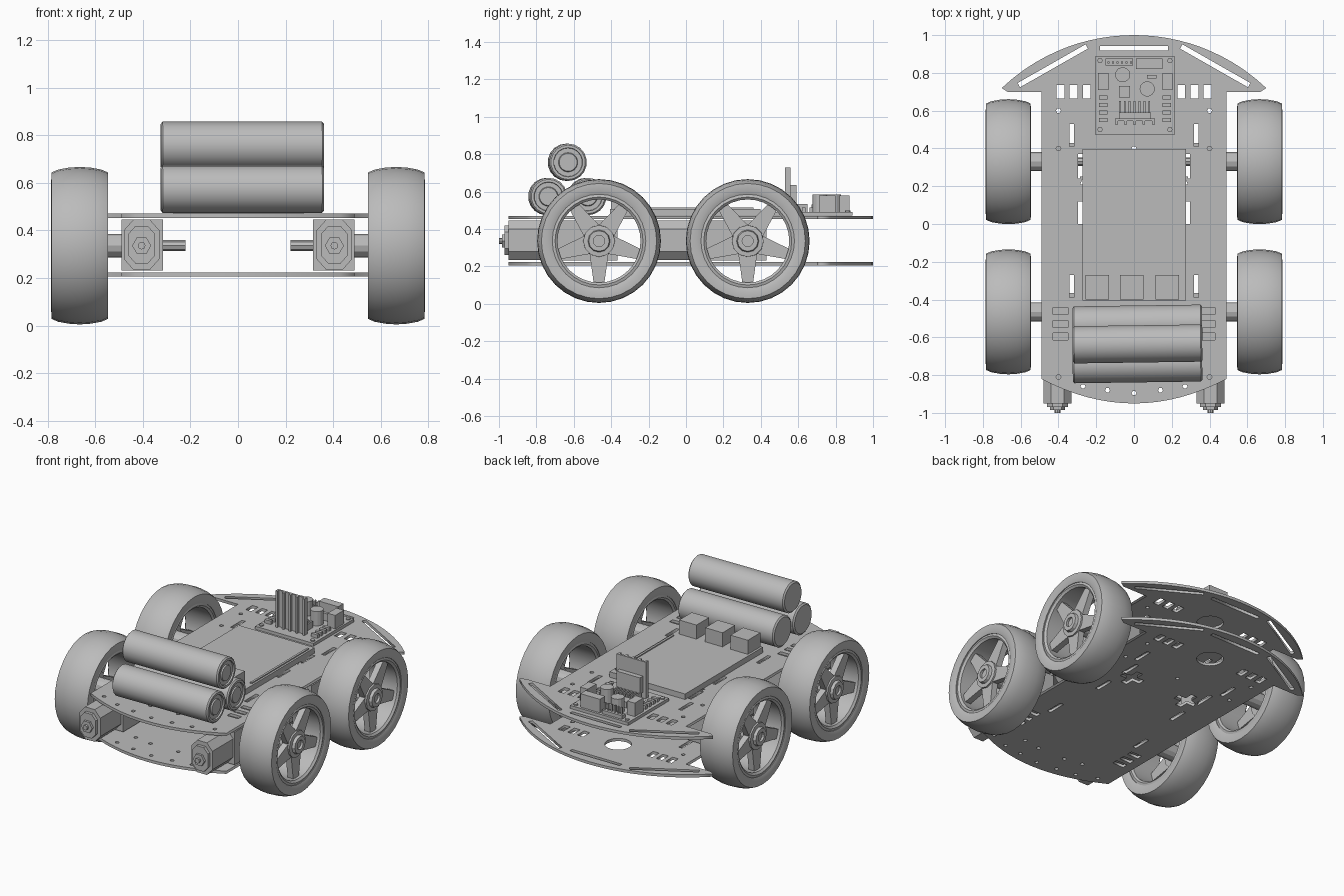
import bpy, bmesh, math
from mathutils import Vector

if "Cube" in bpy.data.objects:
    bpy.data.objects.remove(bpy.data.objects["Cube"])

GREY = bpy.data.materials.new("plain grey")
GREY.diffuse_color = (0.5, 0.5, 0.5, 1)
GREY.use_nodes = True
GREY.node_tree.nodes["Principled BSDF"].inputs["Base Color"].default_value = GREY.diffuse_color


def finish(name, bm, smooth=None):
    bmesh.ops.recalc_face_normals(bm, faces=bm.faces)
    me = bpy.data.meshes.new(name)
    bm.to_mesh(me)
    bm.free()
    me.materials.append(GREY)
    if smooth:
        for p in me.polygons:
            p.use_smooth = True
        me.set_sharp_from_angle(angle=math.radians(smooth))
    ob = bpy.data.objects.new(name, me)
    bpy.context.collection.objects.link(ob)
    return ob


def add_prism(bm, pts, a, b, to3d):
    """Extrude a 2D outline from depth a to depth b."""
    lo = [bm.verts.new(to3d(u, v, a)) for u, v in pts]
    hi = [bm.verts.new(to3d(u, v, b)) for u, v in pts]
    n = len(pts)
    bm.faces.new(lo[::-1])
    bm.faces.new(hi)
    for i in range(n):
        j = (i + 1) % n
        bm.faces.new((lo[i], lo[j], hi[j], hi[i]))


def boxes(name, items):
    """One object from (x0, x1, y0, y1, z0, z1) boxes."""
    bm = bmesh.new()
    for x0, x1, y0, y1, z0, z1 in items:
        add_prism(bm, [(x0, y0), (x1, y0), (x1, y1), (x0, y1)], z0, z1,
                  lambda u, v, w: (u, v, w))
    return finish(name, bm)


def lathe_x(name, prof, centre, seg, closed=False, smooth=35, side=1):
    """Revolve (x, radius) profile about an x-parallel axis."""
    bm = bmesh.new()
    rings = []
    for x, r in prof:
        rings.append([bm.verts.new((side * x, r * math.sin(t), r * math.cos(t)))
                      for t in (2 * math.pi * k / seg for k in range(seg))])
    pairs = list(zip(rings, rings[1:]))
    if closed:
        pairs.append((rings[-1], rings[0]))
    else:
        bm.faces.new(rings[0])
        bm.faces.new(rings[-1])
    for a, b in pairs:
        for k in range(seg):
            m = (k + 1) % seg
            bm.faces.new((a[k], a[m], b[m], b[k]))
    ob = finish(name, bm, smooth)
    ob.location = centre
    return ob


def circle(x, y, r, n):
    return [(x + r * math.cos(2 * math.pi * k / n), y + r * math.sin(2 * math.pi * k / n))
            for k in range(n)]


def slot(p, q, w):
    p, q = Vector(p), Vector(q)
    d = (q - p).normalized() * (w / 2)
    n = Vector((-d.y, d.x))
    return [tuple(c) for c in (p + n, p - n, q - n, q + n)]


# chassis plates: outline with cut-outs
R = 1.015
outline = [(0.49, -0.82), (0.49, 0.70), (0.67, 0.70)]
for k in range(25):
    x = 0.70 - 1.40 * k / 24
    outline.append((x, math.sqrt(R * R - x * x) - R + 1))
outline += [(-0.67, 0.70), (-0.49, 0.70), (-0.49, -0.82)]
for k in range(1, 16):
    x = -0.49 + 0.98 * k / 16
    outline.append((x, -0.95 + 0.13 * (x / 0.49) ** 2))

holes = [circle(0, 0.70, 0.08, 20), slot((-0.18, 0.93), (0.18, 0.93), 0.024),
         circle(0, -0.895, 0.013, 6), circle(0, 0.40, 0.013, 6)]
for s in (1, -1):
    holes.append(slot((s * 0.61, 0.735), (s * 0.25, 0.94), 0.026))
    for x in (0.25, 0.32, 0.39):
        holes.append(slot((s * x, 0.665), (s * x, 0.735), 0.042))
    for x, y0, y1 in ((0.33, 0.41, 0.53), (0.285, 0.0, 0.12), (0.285, 0.24, 0.37),
                      (0.33, -0.39, -0.27)):
        holes.append(slot((s * x, y0), (s * x, y1), 0.025))
    for y in (-0.46, -0.53, -0.595):
        holes.append(slot((s * 0.35, y), (s * 0.43, y), 0.036))
    for x, y in ((0.40, 0.60), (0.40, 0.40), (0.40, -0.81), (0.14, -0.88), (0.27, -0.86),
                 (0.10, -0.76), (0.22, -0.74)):
        holes.append(circle(s * x, y, 0.013, 6))
    a, b, cx, cy = 0.075, 0.022, s * 0.21, 0.23
    cross = [(a, -b), (a, b), (b, b), (b, a), (-b, a), (-b, b),
             (-a, b), (-a, -b), (-b, -b), (-b, -a), (b, -a), (b, -b)]
    holes.append([(cx + u, cy + v) for u, v in cross])

for name, z in (("lower_plate", 0.215), ("upper_plate", 0.462)):
    cu = bpy.data.curves.new(name, 'CURVE')
    cu.dimensions = '2D'
    cu.fill_mode = 'BOTH'
    cu.extrude = 0.009
    for pts in [outline] + holes:
        sp = cu.splines.new('POLY')
        sp.points.add(len(pts) - 1)
        for p, (x, y) in zip(sp.points, pts):
            p.co = (x, y, 0, 1)
        sp.use_cyclic_u = True
    cu.materials.append(GREY)
    ob = bpy.data.objects.new(name, cu)
    ob.location.z = z
    bpy.context.collection.objects.link(ob)
    bpy.ops.object.select_all(action='DESELECT')
    ob.select_set(True)
    bpy.context.view_layer.objects.active = ob
    bpy.ops.object.convert(target='MESH')

# wheels and gear motors, four of each
TIRE = [(0.555, 0.25), (0.546, 0.275), (0.547, 0.308), (0.575, 0.32), (0.62, 0.328),
        (0.665, 0.331), (0.71, 0.328), (0.755, 0.32), (0.783, 0.308), (0.785, 0.275),
        (0.776, 0.25)]
RIM = [(0.56, 0.255), (0.555, 0.235), (0.565, 0.222), (0.765, 0.222), (0.776, 0.235), (0.77, 0.255)]
HUB = [(0.49, 0.05), (0.70, 0.05), (0.70, 0.088), (0.755, 0.085), (0.757, 0.06),
       (0.775, 0.055), (0.775, 0.03), (0.76, 0.03)]
CAN = [(-0.075, -0.06), (-0.035, -0.105), (0.035, -0.105), (0.075, -0.06),
       (0.075, 0.06), (0.035, 0.105), (-0.035, 0.105), (-0.075, 0.06)]
Z = 0.336
for s, sn in ((1, "right"), (-1, "left")):
    for y, yn in ((-0.465, "front"), (0.33, "back")):
        tag = f"{yn}_{sn}"
        c = (0, y, Z)
        lathe_x("tire_" + tag, TIRE, c, 32, True, 30, s)
        lathe_x("rim_" + tag, RIM, c, 32, True, 30, s)
        lathe_x("hub_" + tag, HUB, c, 12, False, 25, s)
        bm = bmesh.new()
        for k in range(5):
            t = -math.pi / 2 + k * 2 * math.pi / 5
            ct, st = math.cos(t), math.sin(t)
            add_prism(bm, [(0.07, -0.05), (0.228, -0.028), (0.228, 0.028), (0.07, 0.05)],
                      0.705, 0.745,
                      lambda u, v, w: (s * w, y + u * ct - v * st, Z + u * st + v * ct))
        finish("spokes_" + tag, bm)
        lathe_x("axle_" + tag, [(0.22, 0.023), (0.50, 0.023)], c, 8, side=s)
        x0, x1 = sorted((s * 0.315, s * 0.49))
        boxes("gearbox_" + tag, [(x0, x1, y - 0.27, y + 0.10, 0.232, 0.446)])
        bm = bmesh.new()
        for scale, a, b in ((1, -0.27, -0.485), (0.75, -0.485, -0.505)):
            add_prism(bm, [(u * scale, v * scale) for u, v in CAN], y + a, y + b,
                      lambda u, v, w: (s * 0.405 + u, w, Z + 0.004 + v))
        add_prism(bm, circle(0, 0, 0.04, 6), y - 0.505, y - 0.52,
                  lambda u, v, w: (s * 0.405 + u, w, Z + v))
        add_prism(bm, circle(0, 0, 0.016, 8), y - 0.52, y - 0.535,
                  lambda u, v, w: (s * 0.405 + u, w, Z + v))
        finish("motor_" + tag, bm)

# three stacked battery cells, slightly turned
CELL = [(-0.343, 0.09), (-0.335, 0.1), (0.335, 0.1), (0.343, 0.092), (0.343, 0.078),
        (0.333, 0.076), (0.333, 0.052), (0.341, 0.048)]
for k, (y, z) in enumerate(((-0.74, 0.574), (-0.53, 0.574), (-0.635, 0.757))):
    lathe_x(f"battery_{k + 1}", CELL, (0.018, y, z), 18, smooth=25).rotation_euler.z = 0.014

# controller slab with header strip and three connector blocks
boxes("controller_board", [(-0.272, 0.275, -0.405, 0.398, 0.472, 0.508)])
boxes("header_strip", [(0.248, 0.262, -0.23, 0.36, 0.508, 0.515)])
boxes("connector_blocks", [(x, x + 0.125, -0.40, -0.27, 0.508, 0.60)
                           for x in (-0.258, -0.075, 0.113)])

# motor driver board and its components
boxes("driver_board", [(-0.205, 0.215, 0.47, 0.89, 0.472, 0.492)])
boxes("heat_sink", [(-0.10, 0.11, 0.545, 0.558, 0.492, 0.73)] +
      [(x, x + 0.014, 0.528, 0.546, 0.492, 0.73) for x in (-0.10, -0.052, -0.004, 0.044, 0.096)])
boxes("power_chip", [(-0.08, 0.09, 0.558, 0.59, 0.53, 0.635)])
boxes("chip_legs", [(x, x + 0.01, 0.575, 0.65, 0.492, 0.535)
                    for x in [-0.08 + 0.026 * k for k in range(7)]])
boxes("terminal_blocks", [(0.01, 0.15, 0.82, 0.875, 0.492, 0.58),
                          (-0.19, -0.135, 0.71, 0.80, 0.492, 0.58),
                          (0.15, 0.205, 0.71, 0.80, 0.492, 0.58)])
boxes("pin_header", [(-0.15, -0.005, 0.838, 0.875, 0.492, 0.515)] +
      [(x, x + 0.01, 0.85, 0.86, 0.515, 0.56) for x in [-0.14 + 0.024 * k for k in range(6)]])
boxes("diodes", [(x, x + 0.045, y, y + 0.02, 0.492, 0.515)
                 for x in (-0.185, 0.15) for y in (0.54, 0.58, 0.62, 0.66)])
boxes("regulator", [(-0.08, -0.02, 0.67, 0.73, 0.492, 0.53), (0.07, 0.12, 0.77, 0.79, 0.492, 0.54)])
bm = bmesh.new()
for x, y in ((-0.06, 0.79), (0.07, 0.715)):
    add_prism(bm, circle(x, y, 0.04, 14), 0.492, 0.585, lambda u, v, w: (u, v, w))
finish("capacitors", bm)
bm = bmesh.new()
for x in (-0.18, 0.19):
    for y in (0.50, 0.865):
        add_prism(bm, circle(x, y, 0.014, 8), 0.49, 0.5, lambda u, v, w: (u, v, w))
finish("board_screws", bm)
